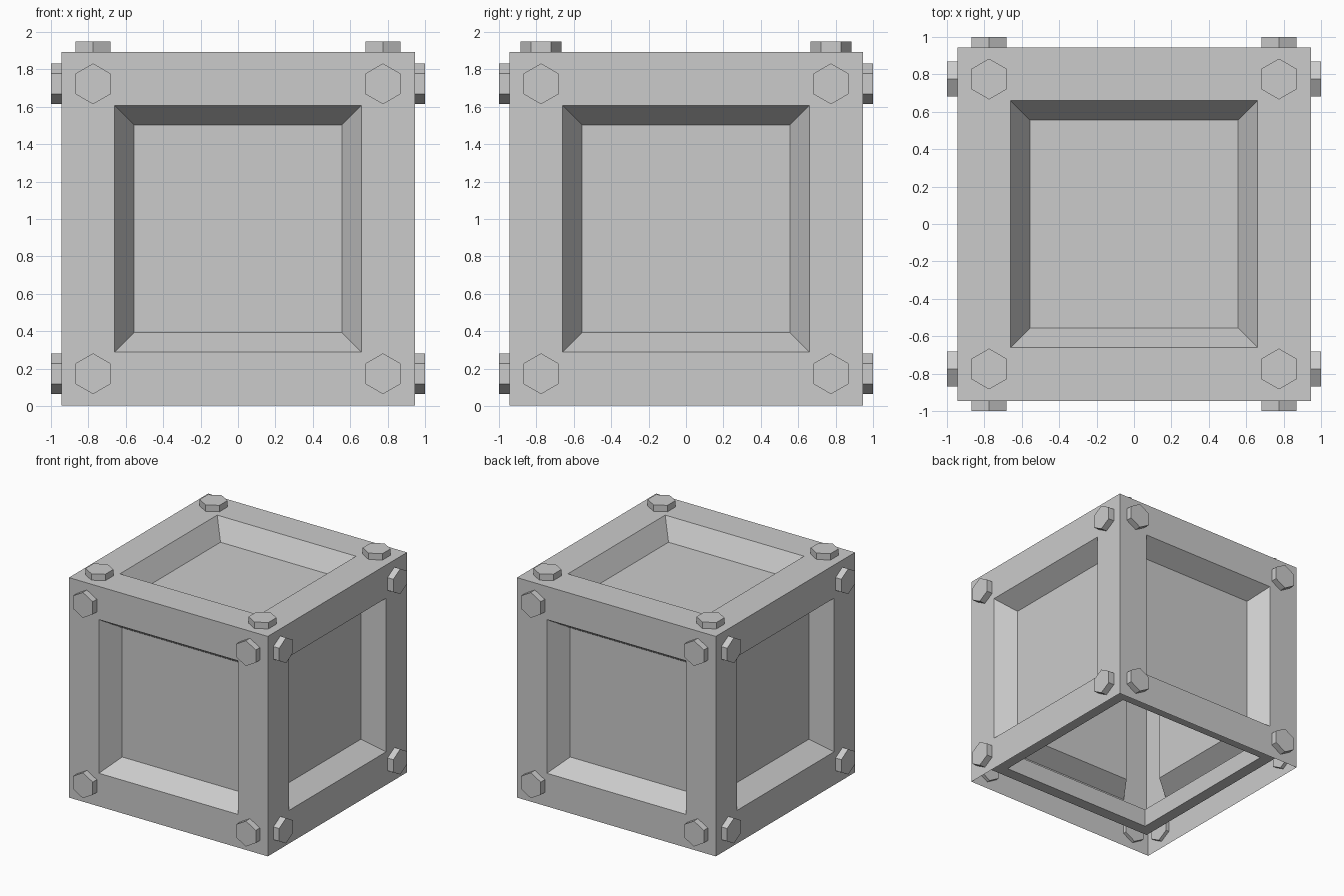
import bpy, bmesh
from math import pi
from mathutils import Matrix, Vector

if "Cube" in bpy.data.objects:
    bpy.data.objects.remove(bpy.data.objects["Cube"])

H = 0.945      # half size of the crate
CENTRE = Vector((0, 0, H + 0.003))


def finish(bm, name):
    mesh = bpy.data.meshes.new(name)
    bm.to_mesh(mesh)
    bm.free()
    obj = bpy.data.objects.new(name, mesh)
    bpy.context.collection.objects.link(obj)
    return obj


def panelled_shell(name, scale, border, slope, lip=False):
    """Box with a sloped, recessed panel on five faces and an open bottom."""
    bm = bmesh.new()
    bmesh.ops.create_cube(bm, size=2 * H)
    bm.normal_update()
    bottom = [f for f in bm.faces if f.normal.z < -0.5]
    panels = [f for f in bm.faces if f not in bottom]
    for faces, steps in ((panels, ((border, 0), (slope, -0.165))),
                         (bottom, ((0.115, 0), (0.01, -0.17)) if lip else ())):
        for thickness, depth in steps:
            bmesh.ops.inset_individual(bm, faces=faces, thickness=thickness,
                                       depth=depth, use_even_offset=True)
    bmesh.ops.delete(bm, geom=bottom, context='FACES')
    bm.transform(Matrix.Translation(CENTRE) @ Matrix.Scale(scale, 4))
    return finish(bm, name)


# Outer crate and the nested inner lining with a lipped bottom rim
panelled_shell("crate_shell", 1.0, 0.285, 0.105)
panelled_shell("inner_lining", 0.885, 0.275, 0.105, lip=True)


def bolt(name, turn, u, v):
    """Hex bolt on the top face, turned about the crate centre onto another face."""
    bm = bmesh.new()
    bmesh.ops.create_cone(bm, cap_ends=True, segments=6, radius1=0.109,
                          radius2=0.109, depth=0.085)
    bm.transform(Matrix.Translation((u, v, H + 0.0125)))
    bm.transform(Matrix.Translation(CENTRE) @ turn)
    finish(bm, name)


# Four bolts on the top and on each side
turns = {"top": Matrix.Identity(4)}
for i, side in enumerate(("front", "right", "back", "left")):
    turns[side] = Matrix.Rotation(i * pi / 2, 4, 'Z') @ Matrix.Rotation(pi / 2, 4, 'X')
for side, turn in turns.items():
    corners = [(u, v) for u in (-0.775, 0.775) for v in (-0.775, 0.775)]
    for n, (u, v) in enumerate(corners, 1):
        bolt(f"{side}_bolt_{n}", turn, u, v)
